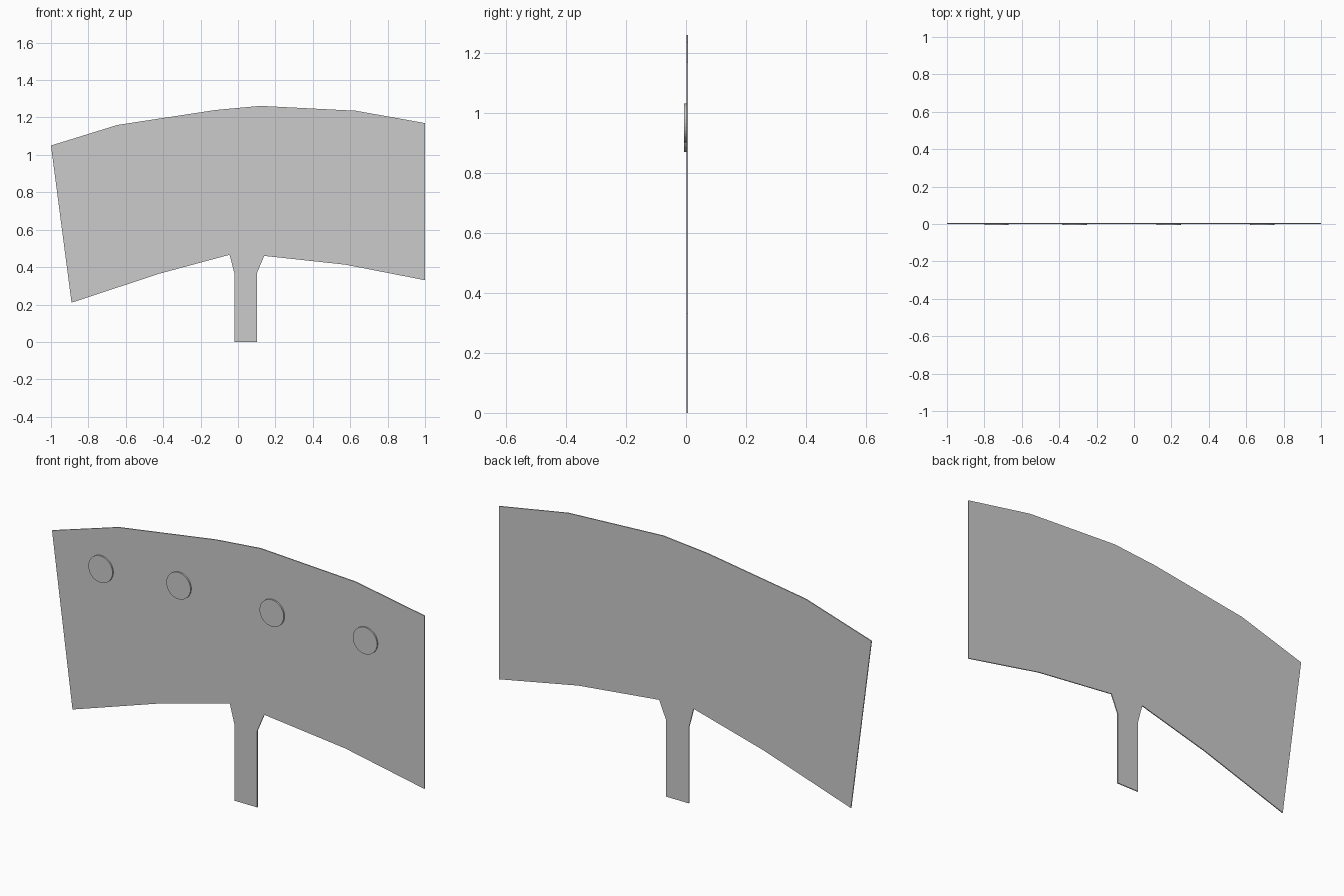
import bpy, bmesh
from math import pi
from mathutils import Matrix

if "Cube" in bpy.data.objects:
    bpy.data.objects.remove(bpy.data.objects["Cube"])

FRONT, FACE, BACK = -0.006, 0.001, 0.006


def finish(name, bm):
    bmesh.ops.recalc_face_normals(bm, faces=bm.faces)
    mesh = bpy.data.meshes.new(name)
    bm.to_mesh(mesh)
    bm.free()
    obj = bpy.data.objects.new(name, mesh)
    bpy.context.collection.objects.link(obj)
    return obj


# Curved sign board with its short post, as one flat outline (x, z)
outline = [(-1, 1.05), (-0.645, 1.16), (-0.12, 1.24), (0.12, 1.262),
           (0.63, 1.236), (1, 1.17), (1, 0.33), (0.575, 0.413),
           (0.14, 0.46), (0.102, 0.37), (0.102, 0), (-0.02, 0),
           (-0.02, 0.37), (-0.045, 0.466), (-0.42, 0.365), (-0.89, 0.21)]
bm = bmesh.new()
face = bm.faces.new([bm.verts.new((x, FACE, z)) for x, z in outline])
ext = bmesh.ops.extrude_face_region(bm, geom=[face], use_keep_orig=True)
moved = [g for g in ext["geom"] if isinstance(g, bmesh.types.BMVert)]
bmesh.ops.translate(bm, verts=moved, vec=(0, BACK - FACE, 0))
bmesh.ops.triangulate(bm, faces=[f for f in bm.faces if len(f.verts) > 4])
finish("sign_board", bm)

# Four thin round buttons on the front face
for i, (x, z) in enumerate([(-0.735, 0.935), (-0.316, 0.967),
                            (0.185, 0.968), (0.686, 0.968)]):
    bm = bmesh.new()
    place = Matrix.Translation((x, (FRONT + FACE) / 2, z)) @ Matrix.Rotation(pi / 2, 4, "X")
    bmesh.ops.create_cone(bm, cap_ends=True, segments=32, radius1=0.065,
                          radius2=0.065, depth=FACE - FRONT, matrix=place)
    finish(f"round_button_{i + 1}", bm)
